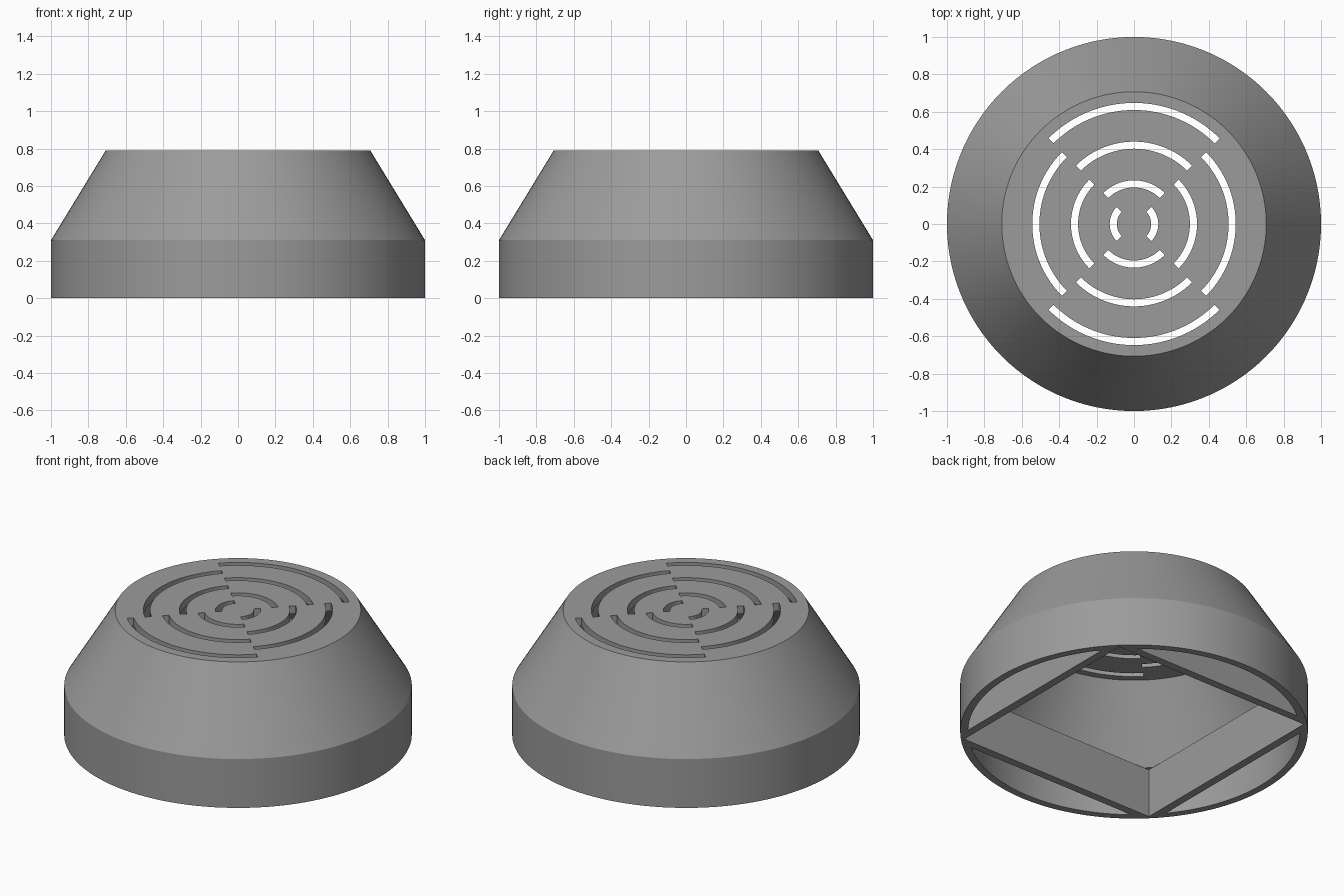
import bpy, bmesh, math

if "Cube" in bpy.data.objects:
    bpy.data.objects.remove(bpy.data.objects["Cube"])

SEG = 120
WALL_TOP = 0.31      # height of the straight base band
POCKET = 0.693       # half width of the square opening
STRUT = 0.05         # thickness of the square frame walls

grey = bpy.data.materials.new("mid_grey")
grey.diffuse_color = (0.33, 0.33, 0.33, 1)
grey.use_nodes = True
grey.node_tree.nodes["Principled BSDF"].inputs["Base Color"].default_value = grey.diffuse_color


def finish(bm, name):
    bmesh.ops.recalc_face_normals(bm, faces=bm.faces)
    mesh = bpy.data.meshes.new(name)
    bm.to_mesh(mesh)
    bm.free()
    mesh.materials.append(grey)
    ob = bpy.data.objects.new(name, mesh)
    bpy.context.collection.objects.link(ob)
    return ob


def add_prism(bm, outline, z0, z1):
    """Upright prism over an outline of (x, y) points."""
    low = [bm.verts.new((x, y, z0)) for x, y in outline]
    high = [bm.verts.new((x, y, z1)) for x, y in outline]
    bm.faces.new(low[::-1])
    bm.faces.new(high)
    for i in range(len(low)):
        j = (i + 1) % len(low)
        bm.faces.new((low[i], low[j], high[j], high[i]))


def polar(r, a):
    return r * math.cos(a), r * math.sin(a)


# Hollow housing: revolved shell, closed by a round plate on top
profile = [(0.707, 0.79), (1.0, WALL_TOP), (1.0, 0.0),
           (0.955, 0.0), (0.955, WALL_TOP), (0.69, 0.74)]
bm = bmesh.new()
rings = [[bm.verts.new((*polar(r, math.tau * i / SEG), z)) for i in range(SEG)]
         for r, z in profile]
for a, b in zip(rings, rings[1:]):
    for i in range(SEG):
        j = (i + 1) % SEG
        bm.faces.new((a[i], b[i], b[j], a[j]))
bm.faces.new(rings[0])
bm.faces.new(rings[-1][::-1])
housing = finish(bm, "housing")

# Cutter for the vent slots: quarter arcs, alternating side pairs and end pairs
bm = bmesh.new()
for k in range(6):
    inner = 0.092 + 0.1035 * k
    outer = inner + 0.038
    steps = 10 + 4 * k
    for side in range(2):
        mid = math.pi * side + (math.pi / 2 if k % 2 else 0)
        angles = [mid - math.pi / 4 + math.pi / 2 * s / steps for s in range(steps + 1)]
        add_prism(bm, [polar(outer, a) for a in angles]
                  + [polar(inner, a) for a in reversed(angles)], 0.6, 0.9)
slot_cutter = finish(bm, "slot_cutter")

# Cutter for the square pocket, whose corners notch the base band
bm = bmesh.new()
p = POCKET
add_prism(bm, [(-p, -p), (p, -p), (p, p), (-p, p)], -0.1, WALL_TOP)
pocket_cutter = finish(bm, "pocket_cutter")

bpy.context.view_layer.objects.active = housing
for cutter in (slot_cutter, pocket_cutter):
    cutter.hide_render = True
    mod = housing.modifiers.new(cutter.name, 'BOOLEAN')
    mod.operation = 'DIFFERENCE'
    mod.solver = 'EXACT'
    mod.object = cutter
    bpy.ops.object.modifier_apply(modifier=mod.name)
    bpy.data.objects.remove(cutter)

# Square frame: four upright walls running into the base band
for n, name in enumerate(("right", "back", "left", "front")):
    c, s = round(math.cos(n * math.pi / 2)), round(math.sin(n * math.pi / 2))
    outline = [(p, -0.667), (p + STRUT, -0.612), (p + STRUT, 0.612), (p, 0.667)]
    bm = bmesh.new()
    add_prism(bm, [(c * x - s * y, s * x + c * y) for x, y in outline], 0, WALL_TOP)
    finish(bm, "frame_wall_" + name)

# Smooth round surfaces, crisp edges
bpy.ops.object.select_all(action='DESELECT')
housing.select_set(True)
bpy.context.view_layer.objects.active = housing
bpy.ops.object.shade_smooth_by_angle(angle=math.radians(25))
